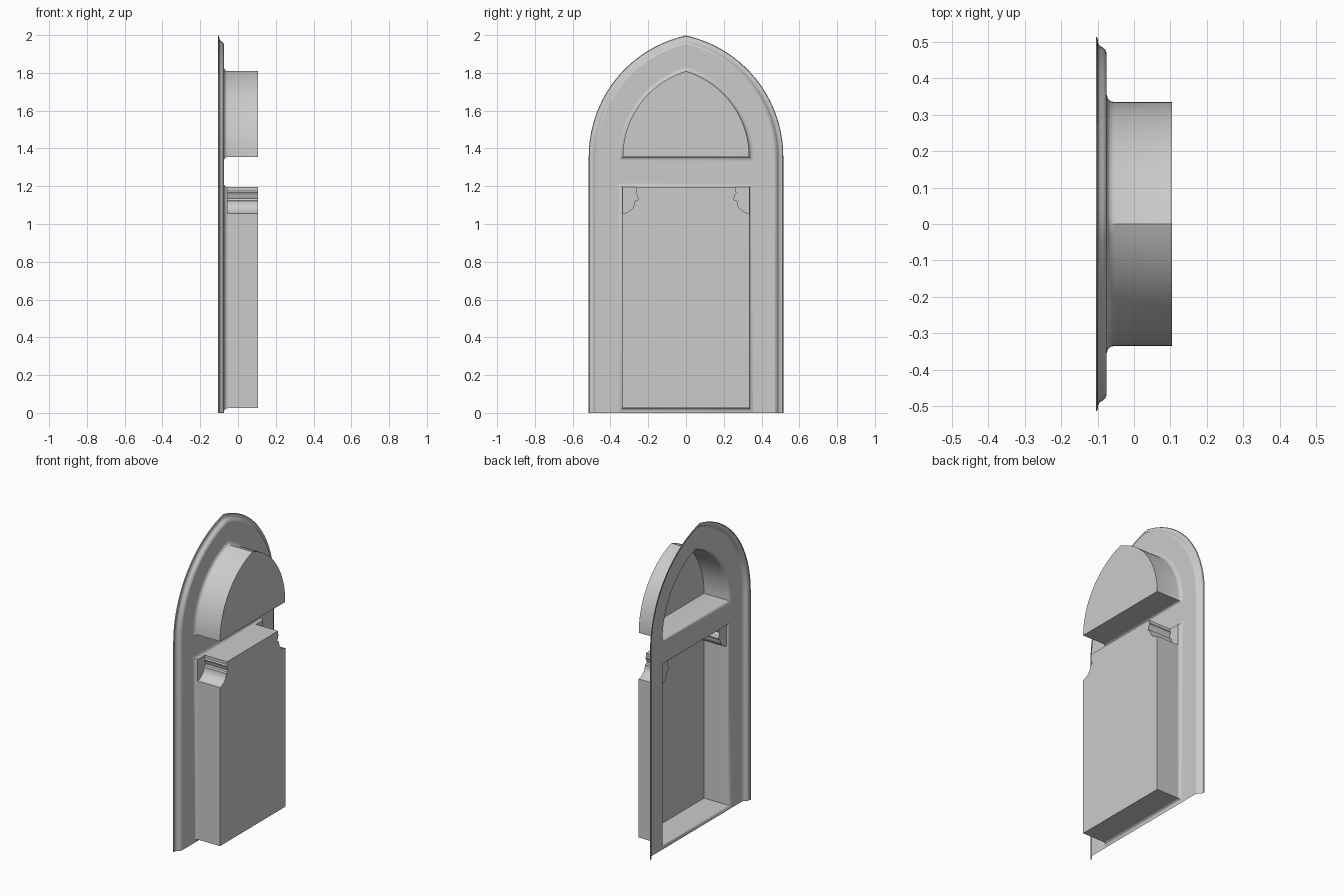
import bpy, bmesh
from math import acos, cos, sin

if "Cube" in bpy.data.objects:
    bpy.data.objects.remove(bpy.data.objects["Cube"])

C, Z_WIN, Z_SPRING = 0.14, 1.355, 1.358   # arch centre offset, spring lines
X_FACE, X_LIP, X_CAP = -0.075, -0.055, 0.105
STEPS = 20


def arch(hw, bottom, spring):
    """Pointed arch path, counter-clockwise seen from +x, open at the bottom."""
    r = hw + C
    a_end = acos(C / r)
    right = [(hw, bottom)]
    for i in range(STEPS + 1):
        a = a_end * i / STEPS
        right.append((r * cos(a) - C, spring + r * sin(a)))
    right[-1] = (0.0, right[-1][1])
    return right + [(-y, z) for y, z in reversed(right[:-1])]


def window(d):
    return arch(0.335 + d, Z_WIN - d, Z_WIN)


def door_rect(d):
    w, b, t = 0.335 + d, 0.025 - d, 1.195 + d
    return [(w, b), (w, t), (-w, t), (-w, b)]


def loft(bm, loops, closed=True, cap=False):
    """Bridge (x, path) loops in order, optionally closing the last one."""
    rings = [[bm.verts.new((x, y, z)) for y, z in path] for x, path in loops]
    for a, b in zip(rings, rings[1:]):
        n = len(a)
        for i in range(n if closed else n - 1):
            j = (i + 1) % n
            bm.faces.new((a[i], a[j], b[j], b[i]))
    if cap:
        bm.faces.new(rings[-1])


def finish(bm, name):
    mesh = bpy.data.meshes.new(name)
    bm.to_mesh(mesh)
    bm.free()
    ob = bpy.data.objects.new(name, mesh)
    bpy.context.collection.objects.link(ob)
    bpy.ops.object.select_all(action='DESELECT')
    ob.select_set(True)
    bpy.context.view_layer.objects.active = ob
    bpy.ops.object.shade_smooth_by_angle(angle=0.6)
    return ob


# Rounded moulding along the outer edge
RIM = [(0, -0.105), (0.003, -0.1), (0.02, -0.098), (0.025, -0.094),
       (0.03, -0.086), (0.036, -0.079), (0.045, X_FACE)]
bm = bmesh.new()
loft(bm, [(x, arch(0.515 - d, 0, Z_SPRING)) for d, x in RIM], closed=False)
finish(bm, "frame_moulding")

# Flat face of the frame with the two openings
bm = bmesh.new()
edges = []
for path in (arch(0.47, 0, Z_SPRING), window(0.02), door_rect(0.02)):
    vs = [bm.verts.new((X_FACE, y, z)) for y, z in path]
    edges += [bm.edges.new((vs[i - 1], vs[i])) for i in range(len(vs))]
bmesh.ops.triangle_fill(bm, edges=edges, use_beauty=True, normal=(1, 0, 0))
bm.normal_update()
for f in bm.faces:
    if f.normal.x < 0:
        f.normal_flip()
finish(bm, "frame_face")

# Flared lips around both openings
FLARE = [(0.02, X_FACE), (0.01, -0.072), (0.003, -0.065), (0, X_LIP)]

# Arched window: lip, walls and closing panel
bm = bmesh.new()
loft(bm, [(x, window(d)) for d, x in FLARE] + [(X_CAP, window(0))], cap=True)
finish(bm, "window_recess")

# Door lip
bm = bmesh.new()
loft(bm, [(x, door_rect(d)) for d, x in FLARE])
finish(bm, "door_lip")

# Door walls and panel, with moulded bracket corners
BRACKET = [(0.335, 1.055), (0.315, 1.06), (0.295, 1.072), (0.28, 1.088),
           (0.272, 1.108), (0.272, 1.122), (0.256, 1.125), (0.252, 1.135),
           (0.258, 1.145), (0.258, 1.152), (0.263, 1.16), (0.268, 1.168),
           (0.262, 1.176), (0.262, 1.195)]
half = [(0.335, 0.025)] + BRACKET
outline = half + [(-y, z) for y, z in reversed(half)]
bm = bmesh.new()
loft(bm, [(X_LIP, outline), (X_CAP, outline)], cap=True)
finish(bm, "door_recess")

# Flat faces closing the bracket corners
bm = bmesh.new()
corner = [(0.335, 1.195)] + BRACKET[::-1]
bm.faces.new([bm.verts.new((X_LIP, y, z)) for y, z in corner])
bm.faces.new([bm.verts.new((X_LIP, -y, z)) for y, z in reversed(corner)])
bm.normal_update()
for f in bm.faces:
    if f.normal.x < 0:
        f.normal_flip()
finish(bm, "bracket_faces")
